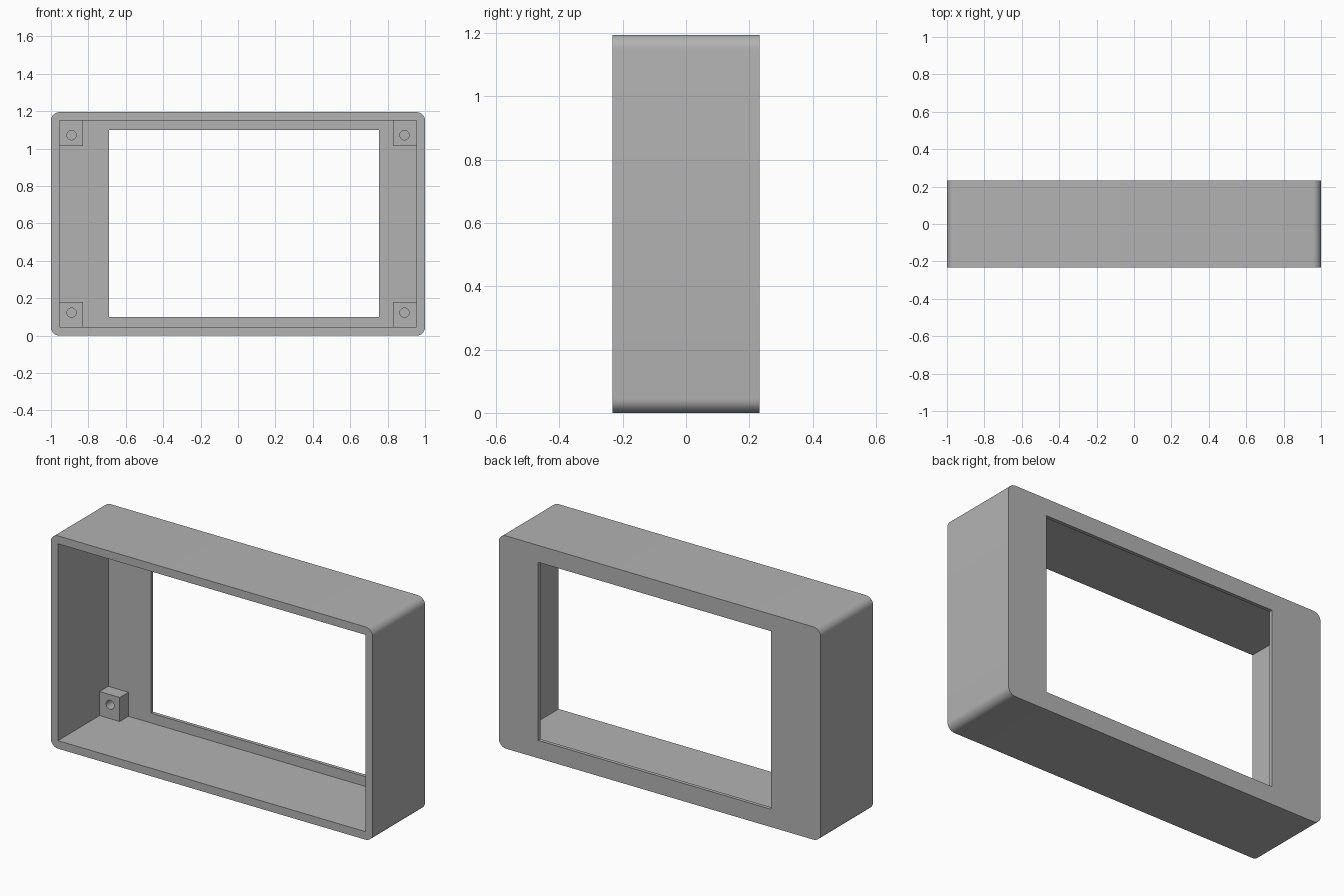
import bpy, bmesh
from math import radians
from mathutils import Matrix, Vector

if "Cube" in bpy.data.objects:
    bpy.data.objects.remove(bpy.data.objects["Cube"])

HEIGHT, HALF_DEPTH = 1.195, 0.233
WALL, PLATE, CORNER = 0.045, 0.02, 0.045
PLATE_Y = HALF_DEPTH - PLATE      # inner face of the back plate
BOSS_Y = PLATE_Y - 0.077          # front face of the screw bosses

grey = bpy.data.materials.new("plain grey")
grey.use_nodes = True
colour = (0.45, 0.45, 0.45, 1)
grey.diffuse_color = colour
grey.node_tree.nodes["Principled BSDF"].inputs["Base Color"].default_value = colour


def finish(name, bm):
    mesh = bpy.data.meshes.new(name)
    bm.to_mesh(mesh)
    bm.free()
    mesh.materials.append(grey)
    obj = bpy.data.objects.new(name, mesh)
    bpy.context.collection.objects.link(obj)
    return obj


def box(name, x, y, z, radius=0):
    """Box from (low, high) ranges, with optional rounding of the edges along y."""
    bm = bmesh.new()
    ranges = (x, y, z)
    centre = Vector([(a + b) / 2 for a, b in ranges])
    size = [abs(b - a) for a, b in ranges]
    bmesh.ops.create_cube(bm, size=1, matrix=Matrix.Translation(centre) @ Matrix.Diagonal((*size, 1)))
    if radius:
        edges = [e for e in bm.edges if abs(e.verts[0].co.y - e.verts[1].co.y) > 0.01]
        bmesh.ops.bevel(bm, geom=edges, offset=radius, segments=8, profile=0.5, affect='EDGES')
    return finish(name, bm)


def combine(target, tool, operation):
    tool.hide_render = True
    bpy.context.view_layer.objects.active = target
    mod = target.modifiers.new(operation, 'BOOLEAN')
    mod.operation, mod.object, mod.solver = operation, tool, 'EXACT'
    bpy.ops.object.modifier_apply(modifier=mod.name)
    bpy.data.objects.remove(tool)


# Rounded housing, hollowed from the front
housing = box("housing", (-1, 1), (-HALF_DEPTH, HALF_DEPTH), (0, HEIGHT), CORNER)
inner = 1 - WALL
combine(housing, box("cavity_cutter", (-inner, inner), (-1, PLATE_Y), (WALL, HEIGHT - WALL)), 'DIFFERENCE')

# Off-centre display window through the back plate
combine(housing, box("window_cutter", (-0.69, 0.755), (0, 1), (0.1, 1.1)), 'DIFFERENCE')

# Four corner screw bosses, sunk slightly into the walls and plate
sink = 0.01
for side in (-1, 1):
    for top in (False, True):
        xs = sorted((side * 0.83, side * (inner + sink)))
        zs = (WALL - sink, 0.18)
        hole_z = 0.123
        if top:
            zs = (HEIGHT - zs[1], HEIGHT - zs[0])
            hole_z = HEIGHT - hole_z
        combine(housing, box("screw_boss", xs, (BOSS_Y, PLATE_Y + sink), zs), 'UNION')

        # Blind screw hole as deep as the boss
        bm = bmesh.new()
        place = Matrix.Translation((side * 0.89, PLATE_Y - 0.1, hole_z)) @ Matrix.Rotation(radians(90), 4, 'X')
        bmesh.ops.create_cone(bm, cap_ends=True, segments=32, radius1=0.025, radius2=0.025, depth=0.2, matrix=place)
        combine(housing, finish("hole_cutter", bm), 'DIFFERENCE')

bpy.ops.object.select_all(action='DESELECT')
housing.select_set(True)
bpy.context.view_layer.objects.active = housing
bpy.ops.object.shade_smooth_by_angle(angle=radians(30))
